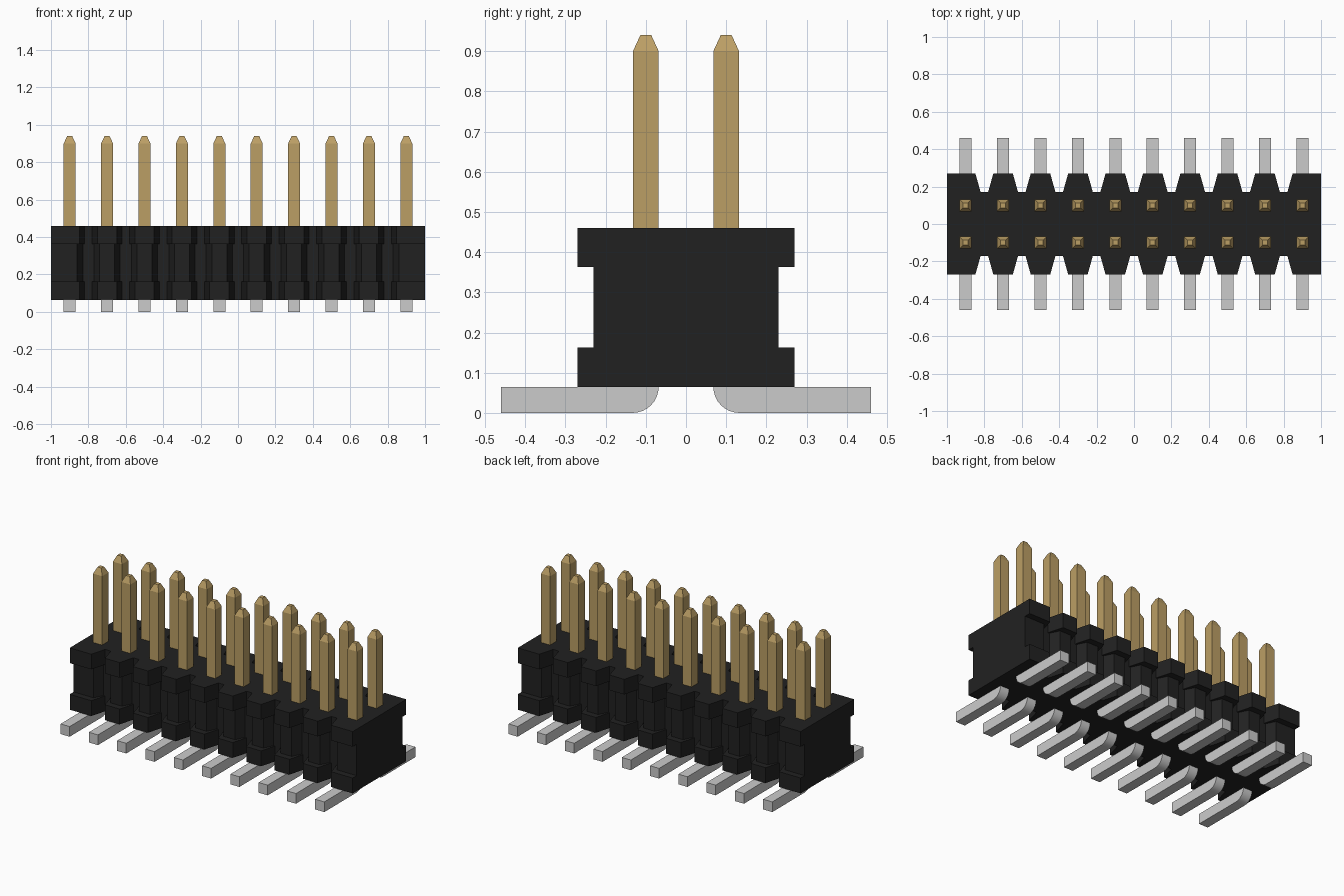
import bpy, bmesh, math
from mathutils import Vector

if "Cube" in bpy.data.objects:
    bpy.data.objects.remove(bpy.data.objects["Cube"])

COUNT, PITCH, ROW_Y = 10, 0.2, 0.1
PIN = 0.032                      # half width of the square pins
BASE, TOP = 0.065, 0.46          # bottom and top of the plastic body


def material(name, rgb):
    m = bpy.data.materials.new(name)
    m.diffuse_color = (*rgb, 1)
    m.use_nodes = True
    m.node_tree.nodes["Principled BSDF"].inputs["Base Color"].default_value = m.diffuse_color
    return m


black = material("black plastic", (0.0155, 0.0155, 0.0155))
gold = material("gold plating", (0.50, 0.345, 0.13))
tin = material("tin plating", (0.60, 0.60, 0.60))


def finish(bm, name, mat):
    bmesh.ops.recalc_face_normals(bm, faces=bm.faces)
    me = bpy.data.meshes.new(name)
    bm.to_mesh(me)
    bm.free()
    me.materials.append(mat)
    ob = bpy.data.objects.new(name, me)
    bpy.context.collection.objects.link(ob)
    return ob


def prism(bm, points, offset):
    """Extrude a closed outline along offset."""
    face = bm.faces.new([bm.verts.new(p) for p in points])
    new = bmesh.ops.extrude_face_region(bm, geom=[face], use_keep_orig=True)["geom"]
    bmesh.ops.translate(bm, vec=Vector(offset),
                        verts=[v for v in new if isinstance(v, bmesh.types.BMVert)])


def body_layer(name, z0, z1, depth, tip, root):
    """Slab with one tapered tooth per pin along the front and back."""
    valley = 0.17
    edge = [(-1, depth)]
    for i in range(COUNT):
        x = (i - (COUNT - 1) / 2) * PITCH
        if i > 0:
            edge += [(x - root, valley), (x - tip, depth)]
        if i < COUNT - 1:
            edge += [(x + tip, depth), (x + root, valley)]
    edge.append((1, depth))
    outline = edge + [(-x, -y) for x, y in edge]
    bm = bmesh.new()
    prism(bm, [(x, y, z0) for x, y in outline], (0, 0, z1 - z0))
    return finish(bm, name, black)


# Plastic body: two wide flanges around a recessed waist
body_layer("body_bottom_flange", BASE, 0.163, 0.27, 0.052, 0.08)
body_layer("body_waist", 0.155, 0.37, 0.23, 0.04, 0.07)
body_layer("body_top_flange", 0.363, TOP, 0.27, 0.052, 0.08)


def post(x, y):
    """Square pin with a chamfered tip."""
    bm = bmesh.new()
    rings = []
    for z, r in ((TOP - 0.02, PIN), (0.90, PIN), (0.94, 0.0135)):
        rings.append([bm.verts.new((x + sx * r, y + sy * r, z))
                      for sx, sy in ((-1, -1), (1, -1), (1, 1), (-1, 1))])
    bm.faces.new(rings[0])
    bm.faces.new(rings[-1])
    for a, b in zip(rings, rings[1:]):
        for k in range(4):
            n = (k + 1) % 4
            bm.faces.new((a[k], a[n], b[n], b[k]))
    finish(bm, "contact_pin", gold)


def foot(x, side):
    """Solder foot running outward, with a rounded inner bend."""
    r = BASE
    inner = ROW_Y - PIN
    profile = [(0.46, BASE), (inner, BASE)]
    for k in range(1, 9):
        a = math.pi / 2 * k / 8
        profile.append((inner + r * (1 - math.cos(a)), r * (1 - math.sin(a))))
    profile.append((0.46, 0))
    bm = bmesh.new()
    prism(bm, [(x - PIN, side * y, z) for y, z in profile], (2 * PIN, 0, 0))
    ob = finish(bm, "solder_foot", tin)
    bpy.ops.object.select_all(action='DESELECT')
    ob.select_set(True)
    bpy.context.view_layer.objects.active = ob
    bpy.ops.object.shade_smooth_by_angle(angle=math.radians(30))


# Two rows of pins with their feet
for i in range(COUNT):
    x = (i - (COUNT - 1) / 2) * PITCH
    for side in (-1, 1):
        post(x, side * ROW_Y)
        foot(x, side)
